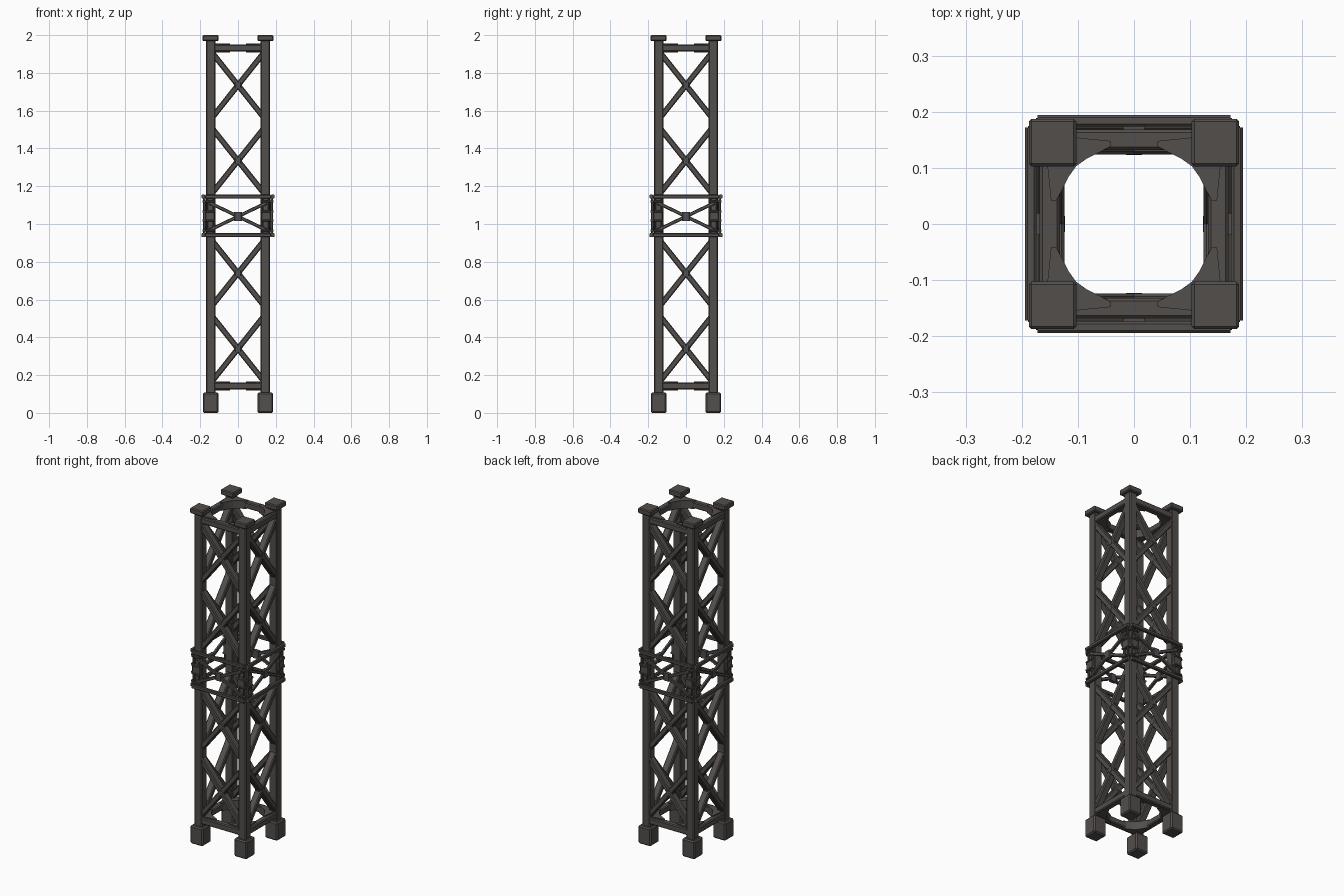
import bpy, bmesh, math
from mathutils import Matrix, Vector

if "Cube" in bpy.data.objects:
    bpy.data.objects.remove(bpy.data.objects["Cube"])

steel = bpy.data.materials.new("dark_steel")
steel.diffuse_color = (0.085, 0.077, 0.072, 1)
steel.use_nodes = True
steel.node_tree.nodes["Principled BSDF"].inputs["Base Color"].default_value = steel.diffuse_color
C = 0.145  # leg centre offset


def beam(bm, a, b, w, d, ch=0.005):
    """Chamfered bar from a to b; w = width in the face plane, d = depth along y."""
    a, b = Vector(a), Vector(b)
    axis = (b - a).normalized()
    depth = Vector((0, 1, 0))
    side = depth.cross(axis).normalized()
    depth = axis.cross(side)
    p = [(w/2 - ch, d/2), (w/2, d/2 - ch), (w/2, ch - d/2), (w/2 - ch, -d/2),
         (ch - w/2, -d/2), (-w/2, ch - d/2), (-w/2, d/2 - ch), (ch - w/2, d/2)]
    rings = [[bm.verts.new(q + side*u + depth*v) for u, v in p] for q in (a, b)]
    n = len(p)
    for i in range(n):
        j = (i + 1) % n
        bm.faces.new((rings[0][i], rings[0][j], rings[1][j], rings[1][i]))
    bm.faces.new(rings[0][::-1])
    bm.faces.new(rings[1])


def plate(bm, pts, z0, z1):
    lo = [bm.verts.new((x, y, z0)) for x, y in pts]
    hi = [bm.verts.new((x, y, z1)) for x, y in pts]
    n = len(pts)
    for i in range(n):
        j = (i + 1) % n
        bm.faces.new((lo[i], lo[j], hi[j], hi[i]))
    bm.faces.new(lo[::-1])
    bm.faces.new(hi)


def four_sides(name, build):
    """Build a part for the front side, then repeat it round the tower."""
    bm = bmesh.new()
    build(bm)
    base = bm.verts[:] + bm.edges[:] + bm.faces[:]
    for k in range(1, 4):
        dup = bmesh.ops.duplicate(bm, geom=base)["geom"]
        bmesh.ops.rotate(bm, verts=[v for v in dup if isinstance(v, bmesh.types.BMVert)],
                         matrix=Matrix.Rotation(k*math.pi/2, 3, 'Z'))
    bmesh.ops.recalc_face_normals(bm, faces=bm.faces)
    me = bpy.data.meshes.new(name)
    bm.to_mesh(me)
    bm.free()
    me.materials.append(steel)
    bpy.context.collection.objects.link(bpy.data.objects.new(name, me))


def block(bm, x, y, z0, z1, size, bevel):
    geo = bmesh.ops.create_cube(bm, size=1, matrix=Matrix.Translation((x, y, (z0 + z1)/2))
                                @ Matrix.Diagonal((size, size, z1 - z0, 1)))
    edges = list({e for v in geo["verts"] for e in v.link_edges})
    bmesh.ops.bevel(bm, geom=edges, offset=bevel, segments=1, affect='EDGES')


# legs, feet and caps
four_sides("corner_leg", lambda bm: beam(bm, (-C, -C, 0.05), (-C, -C, 1.98), 0.05, 0.05))
four_sides("foot", lambda bm: block(bm, -C, -C, 0, 0.108, 0.083, 0.007))
four_sides("top_cap", lambda bm: block(bm, -C, -C, 1.968, 2.0, 0.085, 0.005))


# end rails, with curved corner gussets inside
def rails(bm):
    for z in (0.142, 1.932):
        beam(bm, (-C, -0.15, z), (C, -0.15, z), 0.037, 0.036)


def gussets(bm):
    half = [(-0.042, -0.148), (-0.042, -0.138), (-0.085, -0.116)]
    pts = half + [(-0.103, -0.103)] + [(y, x) for x, y in half[::-1]] + [(-0.16, -0.16)]
    for z in (0.142, 1.932):
        plate(bm, pts, z - 0.024, z + 0.024)


four_sides("end_rail", rails)
four_sides("corner_gusset", gussets)


# main cross braces, two bays below and two above the collar
def braces(bm):
    for z in (0.34, 0.74, 1.335, 1.735):
        for s in (-1, 1):
            beam(bm, (-C, -C, z - s*0.182), (C, -C, z + s*0.182), 0.03, 0.042)
        block(bm, 0, -C, z - 0.022, z + 0.022, 0.044, 0.008)


four_sides("cross_brace", braces)


# middle collar: thin rails, flat cross, corner clamps
def collar_rails(bm):
    for z in (0.941, 1.145):
        beam(bm, (-0.172, -0.184, z), (0.172, -0.184, z), 0.021, 0.02, 0.004)


def collar_cross(bm):
    for s in (-1, 1):
        beam(bm, (-0.15, -0.176, 1.04 - s*0.072), (0.15, -0.176, 1.04 + s*0.072), 0.018, 0.016, 0.003)
    beam(bm, (0, -0.176, 1.017), (0, -0.176, 1.063), 0.04, 0.02, 0.004)


def collar_clamps(bm):
    for s in (-1, 1):
        beam(bm, (s*0.148, -0.176, 1.012), (s*0.148, -0.176, 1.072), 0.05, 0.018, 0.003)
        for z in (0.965, 1.018, 1.066, 1.12):
            beam(bm, (s*0.122, -0.178, z), (s*0.175, -0.178, z), 0.01, 0.022, 0.002)
        for x in (0.132, 0.163):
            beam(bm, (s*x, -0.178, 0.935), (s*x, -0.178, 1.15), 0.008, 0.012, 0.002)


four_sides("collar_rail", collar_rails)
four_sides("collar_cross", collar_cross)
four_sides("collar_clamp", collar_clamps)
